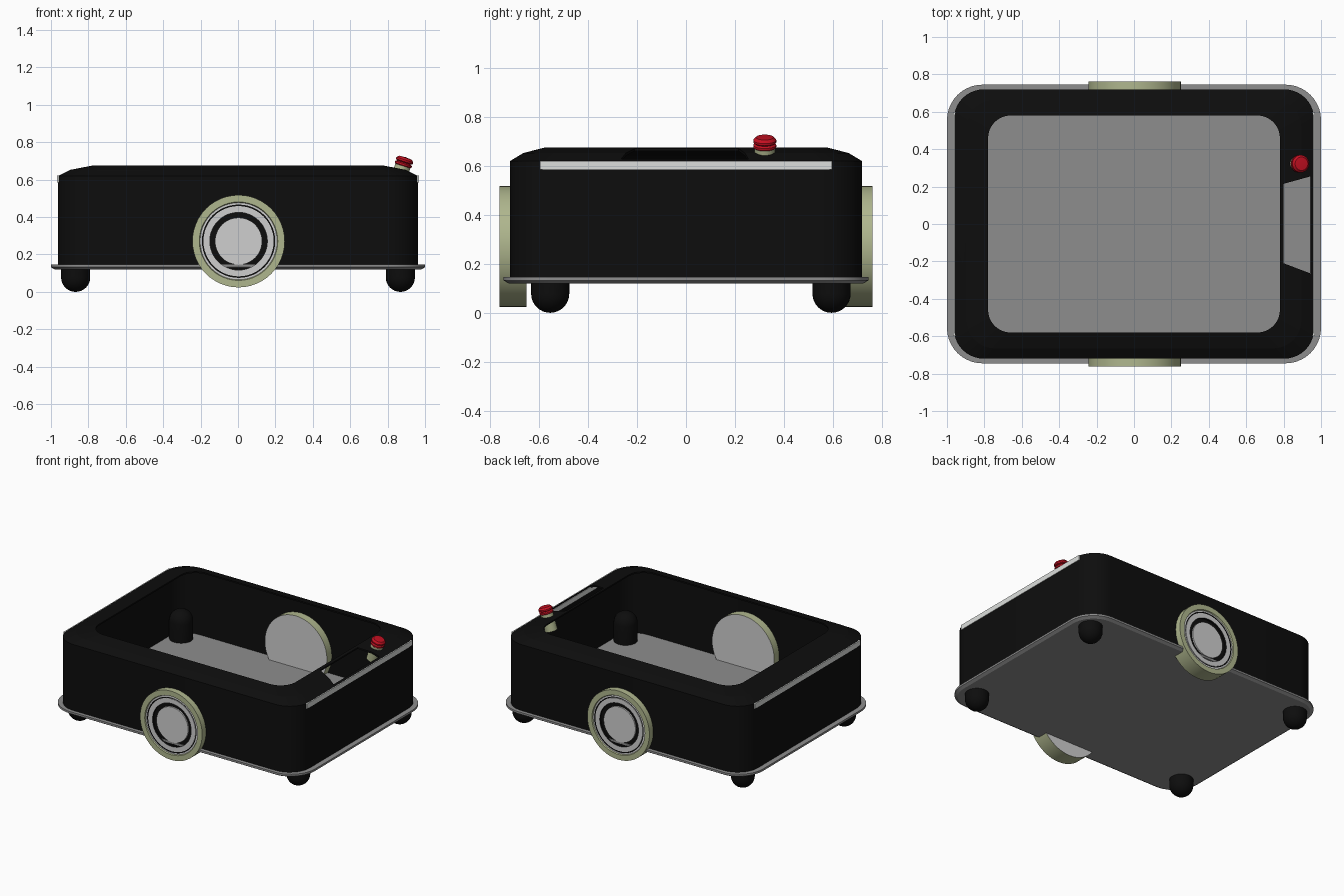
import bpy, bmesh, math
from mathutils import Matrix, Vector

cube = bpy.data.objects.get("Cube")
if cube:
    bpy.data.objects.remove(cube, do_unlink=True)


def material(name, r, g, b):
    m = bpy.data.materials.new(name)
    m.use_nodes = True
    m.diffuse_color = (r, g, b, 1)
    m.node_tree.nodes["Principled BSDF"].inputs["Base Color"].default_value = (r, g, b, 1)
    return m


BLACK = material("matte black", 0.004, 0.004, 0.004)
GREY = material("plate grey", 0.27, 0.27, 0.27)
OLIVE = material("pale olive", 0.43, 0.47, 0.27)
SILVER = material("light grey", 0.62, 0.62, 0.62)
WHITE = material("strip white", 0.72, 0.74, 0.72)
RED = material("button red", 0.55, 0.005, 0.015)


def finish(bm, name, mats, angle=20, matrix=None):
    """Turn a bmesh into a named object with materials and sharp-edge smoothing."""
    bmesh.ops.recalc_face_normals(bm, faces=bm.faces)
    mesh = bpy.data.meshes.new(name)
    bm.to_mesh(mesh)
    bm.free()
    ob = bpy.data.objects.new(name, mesh)
    bpy.context.scene.collection.objects.link(ob)
    for m in mats:
        mesh.materials.append(m)
    if matrix:
        ob.matrix_world = matrix
    bpy.ops.object.select_all(action='DESELECT')
    ob.select_set(True)
    bpy.context.view_layer.objects.active = ob
    if angle:
        bpy.ops.object.shade_smooth_by_angle(angle=math.radians(angle))
    return ob


def rounded_loft(name, rings, mat, closed_loop=False, angle=20, seg=10):
    """Loft rounded rectangles given as (half x, half y, corner radius, z)."""
    bm = bmesh.new()
    loops = []
    for hx, hy, r, z in rings:
        loop = []
        for q, (sx, sy) in enumerate([(1, 1), (-1, 1), (-1, -1), (1, -1)]):
            for i in range(seg + 1):
                a = math.pi / 2 * (q + i / seg)
                loop.append(bm.verts.new((sx * (hx - r) + r * math.cos(a),
                                          sy * (hy - r) + r * math.sin(a), z)))
        loops.append(loop)
    pairs = list(zip(loops, loops[1:]))
    if closed_loop:
        pairs.append((loops[-1], loops[0]))
    else:
        bm.faces.new(loops[0])
        bm.faces.new(loops[-1])
    n = len(loops[0])
    for a, b in pairs:
        for i in range(n):
            j = (i + 1) % n
            bm.faces.new((a[i], a[j], b[j], b[i]))
    return finish(bm, name, [mat], angle)


def lathe(name, profile, mats, matrix, seg=48, angle=20):
    """Spin (radius, height, material of the band ending here) around local z."""
    bm = bmesh.new()
    rings = []
    for r, z, _ in profile:
        if r == 0:
            rings.append([bm.verts.new((0, 0, z))] * seg)
        else:
            rings.append([bm.verts.new((r * math.cos(t), r * math.sin(t), z))
                          for t in (2 * math.pi * i / seg for i in range(seg))])
    for k in range(1, len(rings)):
        a, b = rings[k - 1], rings[k]
        for i in range(seg):
            j = (i + 1) % seg
            corners = list(dict.fromkeys((a[i], a[j], b[j], b[i])))
            bm.faces.new(corners).material_index = profile[k][2]
    return finish(bm, name, mats, angle, matrix)


# Base plate with a slightly chamfered lower edge
rounded_loft("base_plate", [(0.98, 0.725, 0.17, 0.12), (1, 0.745, 0.19, 0.132),
                            (1, 0.745, 0.19, 0.146)], GREY)

# Thin body shell: outer wall, sloped rim, open top, then back down inside
shell = rounded_loft("body_shell", [
    (0.963, 0.72, 0.16, 0.14), (0.963, 0.72, 0.16, 0.62),
    (0.895, 0.665, 0.15, 0.653), (0.78, 0.58, 0.12, 0.675),
    (0.78, 0.58, 0.12, 0.665), (0.893, 0.663, 0.15, 0.642),
    (0.951, 0.708, 0.148, 0.612), (0.951, 0.708, 0.148, 0.14)],
    BLACK, closed_loop=True, angle=0)

# Trapezoid opening in the sloped rim at the +x end
bm = bmesh.new()
face = bm.faces.new([bm.verts.new((x, y, 0.5)) for x, y in
                     [(0.8, -0.21), (0.945, -0.265), (0.945, 0.255), (0.8, 0.215)]])
top = bmesh.ops.extrude_face_region(bm, geom=[face])["geom"]
bmesh.ops.translate(bm, vec=(0, 0, 0.4),
                    verts=[v for v in top if isinstance(v, bmesh.types.BMVert)])
cutter = finish(bm, "rim_cutter", [BLACK], angle=0)
cutter.hide_render = True
cut = shell.modifiers.new("rim opening", 'BOOLEAN')
cut.operation, cut.object, cut.solver = 'DIFFERENCE', cutter, 'EXACT'
bpy.ops.object.select_all(action='DESELECT')
shell.select_set(True)
bpy.context.view_layer.objects.active = shell
bpy.ops.object.modifier_apply(modifier=cut.name)
bpy.ops.object.shade_smooth_by_angle(angle=math.radians(12))
bpy.data.objects.remove(cutter, do_unlink=True)

# Light strips along the upper edge of both ends
for side, label in ((1, "left"), (-1, "right")):
    bm = bmesh.new()
    bmesh.ops.create_cube(bm, size=1, matrix=Matrix.Translation((side * 0.954, 0, 0.603))
                          @ Matrix.Diagonal((0.026, 1.195, 0.036, 1)))
    finish(bm, label + "_light_strip", [WHITE], angle=0)

# Drive wheels: plain inner face, olive tyre, ringed outer hub
TYRE, HUB, DARK = 0, 1, 2
wheel = [(0, 0.652, HUB), (0.247, 0.652, HUB), (0.247, 0.763, TYRE), (0.21, 0.763, TYRE),
         (0.206, 0.755, TYRE), (0.196, 0.755, HUB), (0.196, 0.75, DARK), (0.188, 0.75, DARK),
         (0.188, 0.755, HUB), (0.154, 0.755, HUB), (0.154, 0.74, DARK), (0.126, 0.74, DARK),
         (0.126, 0.75, HUB), (0, 0.75, HUB)]
for side, label in ((1, "front"), (-1, "back")):
    lathe(label + "_wheel", wheel, [OLIVE, SILVER, BLACK],
          Matrix.Translation((0.003, 0, 0.271)) @ Matrix.Rotation(side * math.pi / 2, 4, 'X'))

# Corner casters: capsules that pass through the plate
R, TOP = 0.078, 0.355
arc = [math.pi / 2 * i / 8 for i in range(9)]
capsule = [(R * math.sin(a) if a else 0, R - R * math.cos(a), 0) for a in arc]
capsule += [(r, TOP - z, 0) for r, z, _ in reversed(capsule)]
for x in (-0.868, 0.868):
    for y in (-0.555, 0.595):
        name = ("front" if y < 0 else "back") + ("_left" if x > 0 else "_right") + "_caster"
        lathe(name, capsule, [BLACK], Matrix.Translation((x, y, 0)), seg=32)

# Push button standing square on the sloped rim
tilt = Matrix.Translation((0.872, 0.322, 0.645)) @ Matrix.Rotation(math.radians(18), 4, 'Y')
lathe("button_stem", [(0, -0.09, 0), (0.042, -0.09, 0), (0.042, 0.03, 0), (0, 0.03, 0)],
      [OLIVE], tilt, seg=24)
lathe("button_cap", [(0, 0.025, 0), (0.036, 0.025, 0), (0.047, 0.034, 0), (0.047, 0.043, 0),
                     (0.038, 0.049, 0), (0.047, 0.055, 0), (0.047, 0.064, 0),
                     (0.036, 0.076, 0), (0, 0.079, 0)], [RED], tilt, seg=24)
